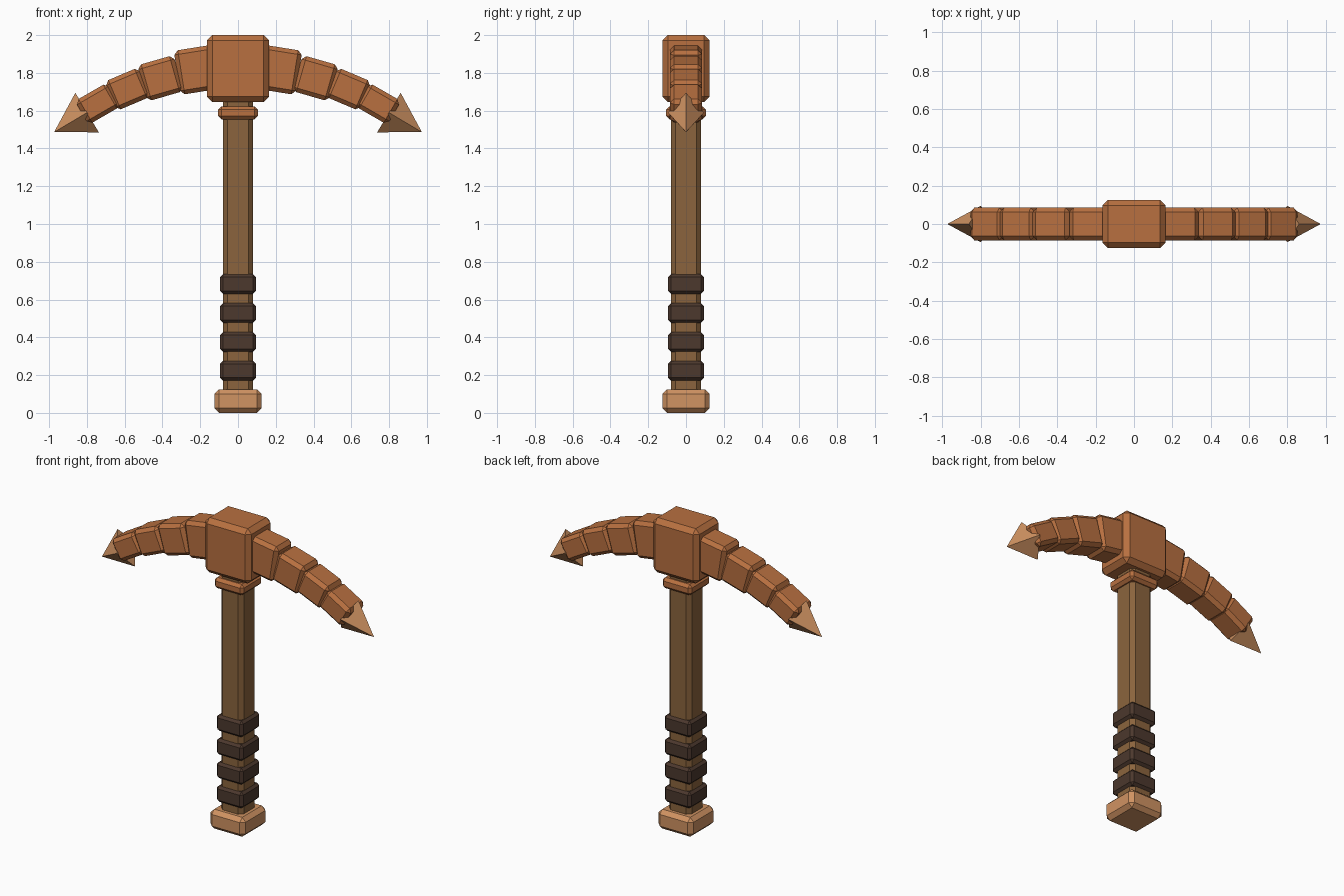
import bpy, bmesh
from math import radians
from mathutils import Matrix, Vector

cube = bpy.data.objects.get("Cube")
if cube:
    bpy.data.objects.remove(cube, do_unlink=True)


def material(name, hex_code):
    channels = [int(hex_code[i:i + 2], 16) / 255 for i in (0, 2, 4)]
    linear = [((c + 0.055) / 1.055) ** 2.4 for c in channels]
    mat = bpy.data.materials.new(name)
    mat.use_nodes = True
    mat.diffuse_color = (*linear, 1)
    mat.node_tree.nodes["Principled BSDF"].inputs["Base Color"].default_value = (*linear, 1)
    return mat


COPPER = material("copper", "b87040")
TAN = material("light copper", "d09362")
WOOD = material("wood", "8b643d")
LEATHER = material("dark leather", "4c382d")


def finish(name, bm, mat):
    bmesh.ops.recalc_face_normals(bm, faces=bm.faces)
    mesh = bpy.data.meshes.new(name)
    bm.to_mesh(mesh)
    bm.free()
    mesh.materials.append(mat)
    obj = bpy.data.objects.new(name, mesh)
    bpy.context.collection.objects.link(obj)
    return obj


def block(name, size, centre, bevel, mat, tilt=0):
    """Chamfered box, tilted about the y axis."""
    bm = bmesh.new()
    bmesh.ops.create_cube(bm, size=1)
    bmesh.ops.scale(bm, vec=size, verts=bm.verts)
    bmesh.ops.bevel(bm, geom=bm.edges[:], offset=bevel, segments=1,
                    affect='EDGES', profile=0.5)
    bm.transform(Matrix.Translation(centre) @ Matrix.Rotation(tilt, 4, 'Y'))
    return finish(name, bm, mat)


def spike(name, base, length, half_y, half_z, tilt, mat):
    """Four-sided point along the tilted x axis."""
    bm = bmesh.new()
    bmesh.ops.create_cone(bm, cap_ends=True, segments=4, radius1=1, radius2=0, depth=1)
    bmesh.ops.translate(bm, vec=(0, 0, 0.5), verts=bm.verts)
    bmesh.ops.scale(bm, vec=(half_z, half_y, length), verts=bm.verts)
    bmesh.ops.remove_doubles(bm, verts=bm.verts, dist=0.0001)
    bm.transform(Matrix.Translation(base) @ Matrix.Rotation(radians(90) + tilt, 4, 'Y'))
    return finish(name, bm, mat)


# Handle, pommel and collar
block("handle", (0.16, 0.16, 1.57), (0, 0, 0.885), 0.025, WOOD)
block("pommel", (0.25, 0.25, 0.125), (0, 0, 0.0625), 0.025, TAN)
block("collar", (0.21, 0.21, 0.07), (0, 0, 1.588), 0.018, COPPER)

# Grip wraps
for i in range(4):
    block(f"grip_wrap_{i + 1}", (0.19, 0.19, 0.105), (0, 0, 0.223 + i * 0.153), 0.016, LEATHER)

# Head block
block("head_block", (0.33, 0.25, 0.355), (0, 0, 1.8225), 0.029, COPPER)

# Curved arms: outer end x, outer end z, length, height, downward tilt in degrees
SEGMENTS = [(0.322, 1.80, 0.22, 0.236, 9),
            (0.507, 1.744, 0.20, 0.198, 16),
            (0.674, 1.676, 0.195, 0.168, 23),
            (0.827, 1.588, 0.195, 0.145, 30)]
for side, sign in (("left", 1), ("right", -1)):
    for i, (x, z, length, height, degrees) in enumerate(SEGMENTS):
        tilt = radians(degrees)
        turn = Matrix.Rotation(tilt, 3, 'Y')
        c = Vector((x, 0, z)) - turn @ Vector((length / 2, 0, 0))
        block(f"{side}_arm_segment_{i + 1}", (length, 0.17, height),
              (sign * c.x, 0, c.z), 0.022, COPPER, sign * tilt)
    # Pointed tip, mirrored by turning about z
    tip = spike(f"{side}_tip", (0.799, 0, 1.59), 0.203, 0.095, 0.1215, radians(30.7), TAN)
    if sign < 0:
        tip.data.transform(Matrix.Rotation(radians(180), 4, 'Z'))
